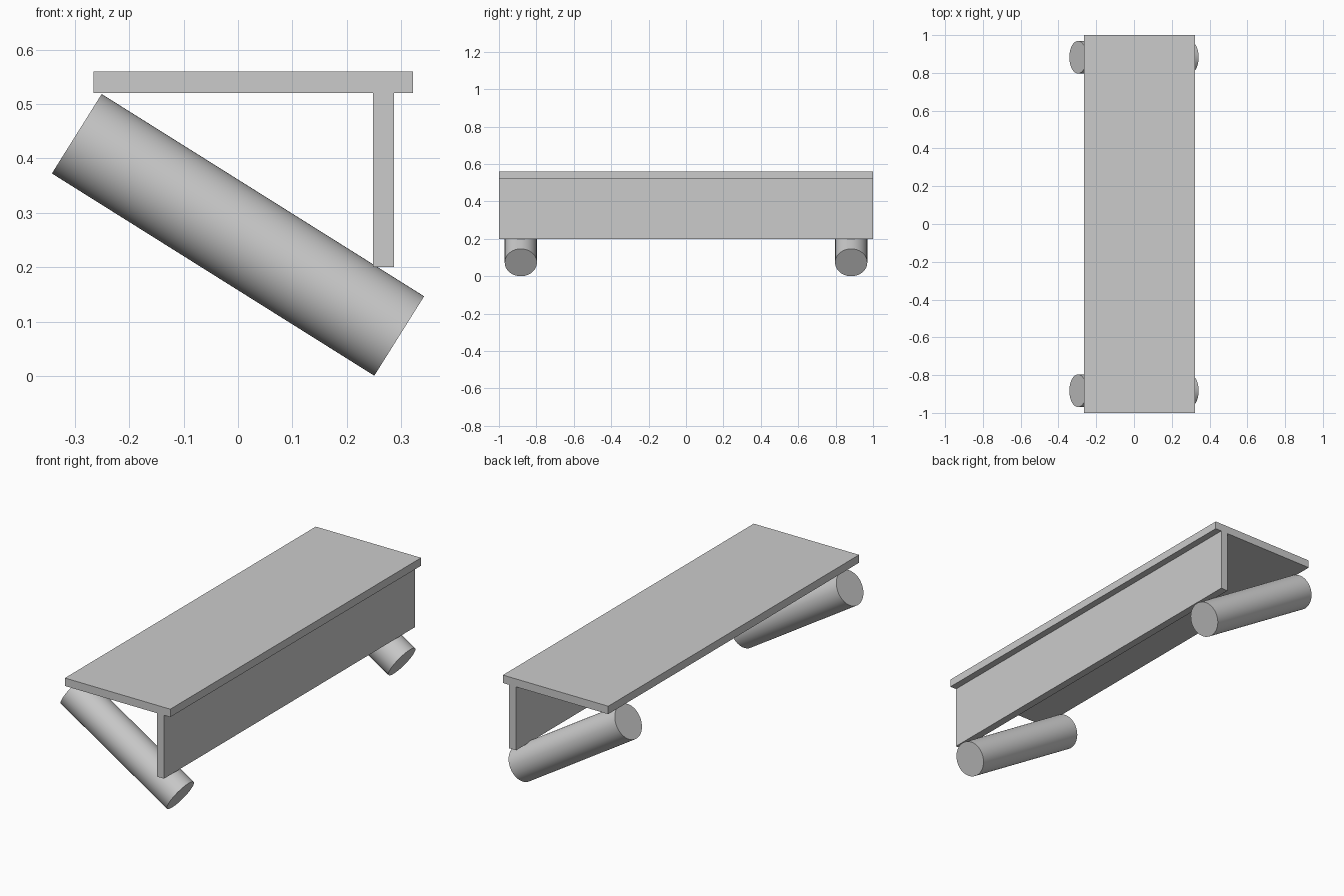
import bpy
import math

if "Cube" in bpy.data.objects:
    bpy.data.objects.remove(bpy.data.objects["Cube"])

grey = bpy.data.materials.new("plain grey")
grey.diffuse_color = (0.6, 0.6, 0.6, 1)
grey.use_nodes = True
grey.node_tree.nodes["Principled BSDF"].inputs["Base Color"].default_value = grey.diffuse_color


def board(name, x0, x1, z0, z1):
    """Flat board running the full length in y."""
    bpy.ops.mesh.primitive_cube_add(size=1, location=((x0 + x1) / 2, 0, (z0 + z1) / 2))
    ob = bpy.context.object
    ob.name = name
    ob.scale = (x1 - x0, 2, z1 - z0)
    bpy.ops.object.transform_apply(location=False, rotation=False, scale=True)
    ob.data.materials.append(grey)


def log(name, y):
    """Round log leaning down towards +x."""
    bpy.ops.mesh.primitive_cylinder_add(vertices=64, radius=0.0862, depth=0.7,
                                        location=(0, y, 0.2595),
                                        rotation=(0, math.radians(90 + 32.1), 0))
    ob = bpy.context.object
    ob.name = name
    ob.data.materials.append(grey)
    bpy.ops.object.shade_smooth_by_angle(angle=math.radians(30))


# Seat plank and upright plank
board("top_plank", -0.266, 0.322, 0.52, 0.56)
board("upright_plank", 0.248, 0.287, 0.20, 0.52)

# Sloping supports at both ends
log("front_support_log", -0.883)
log("back_support_log", 0.883)
